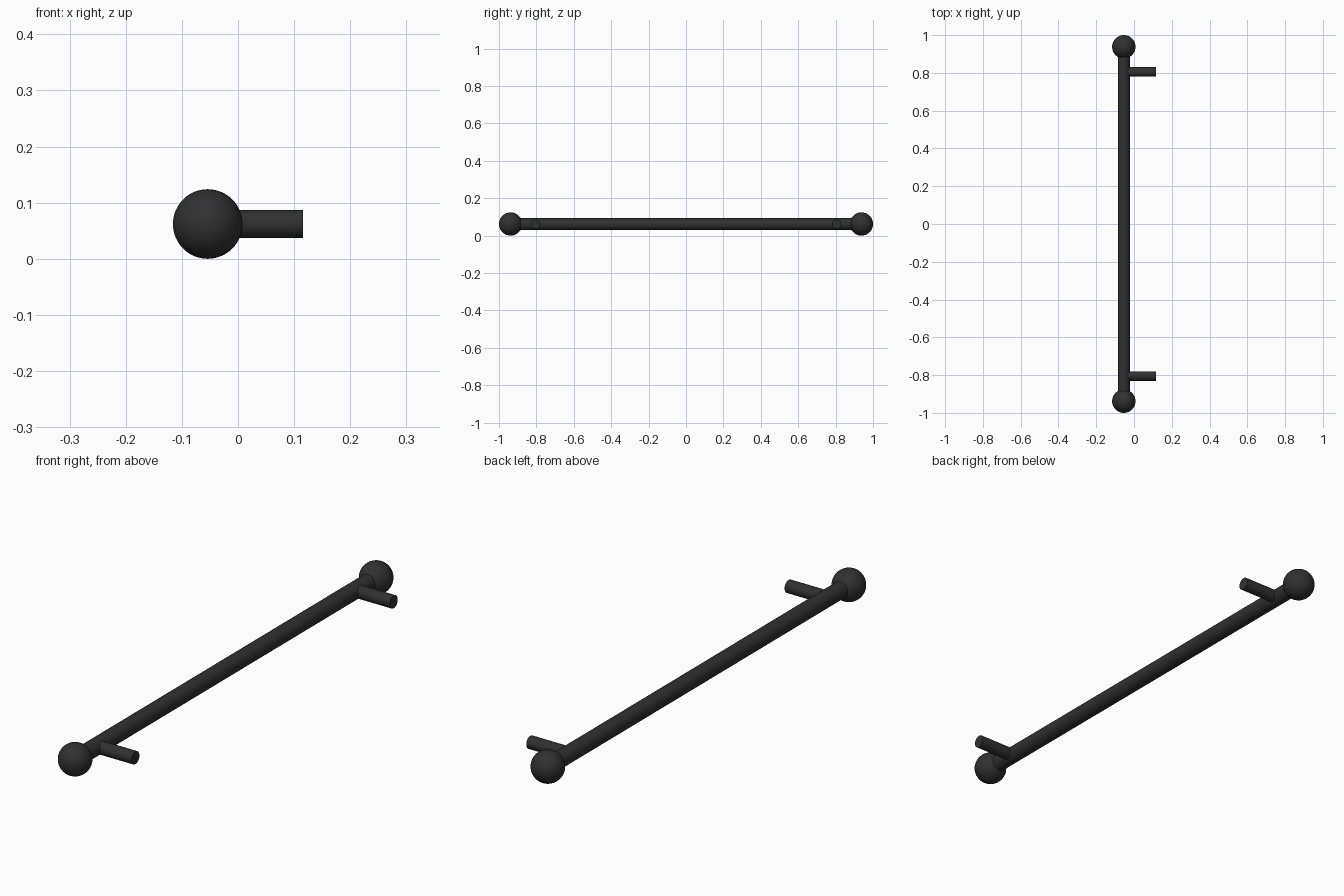
import bpy
from math import pi

if "Cube" in bpy.data.objects:
    bpy.data.objects.remove(bpy.data.objects["Cube"])

BAR_X, Z = -0.054, 0.062      # bar axis
BALL_R, BAR_R, POST_R = 0.062, 0.032, 0.025
BALL_Y, POST_Y, POST_END = 0.938, 0.805, 0.116

mat = bpy.data.materials.new("black_metal")
mat.diffuse_color = (0.03, 0.03, 0.03, 1)
mat.use_nodes = True
mat.node_tree.nodes["Principled BSDF"].inputs["Base Color"].default_value = mat.diffuse_color


def finish(name):
    ob = bpy.context.object
    ob.name = name
    ob.data.materials.append(mat)
    bpy.ops.object.transform_apply(location=False, rotation=True, scale=True)
    bpy.ops.object.shade_smooth_by_angle()


# long grip bar, ends buried in the balls
bpy.ops.mesh.primitive_cylinder_add(vertices=48, radius=BAR_R, depth=2 * BALL_Y,
                                    location=(BAR_X, 0, Z), rotation=(pi / 2, 0, 0))
finish("grip_bar")

for side, s in (("front", -1), ("back", 1)):
    # ball finial
    bpy.ops.mesh.primitive_uv_sphere_add(segments=48, ring_count=24, radius=BALL_R,
                                         location=(BAR_X, s * BALL_Y, Z),
                                         rotation=(pi / 2, 0, 0))
    finish(side + "_ball_finial")
    # mounting post running from the bar axis out to the door face
    bpy.ops.mesh.primitive_cylinder_add(vertices=32, radius=POST_R, depth=POST_END - BAR_X,
                                        location=((POST_END + BAR_X) / 2, s * POST_Y, Z),
                                        rotation=(0, pi / 2, 0))
    finish(side + "_mounting_post")
